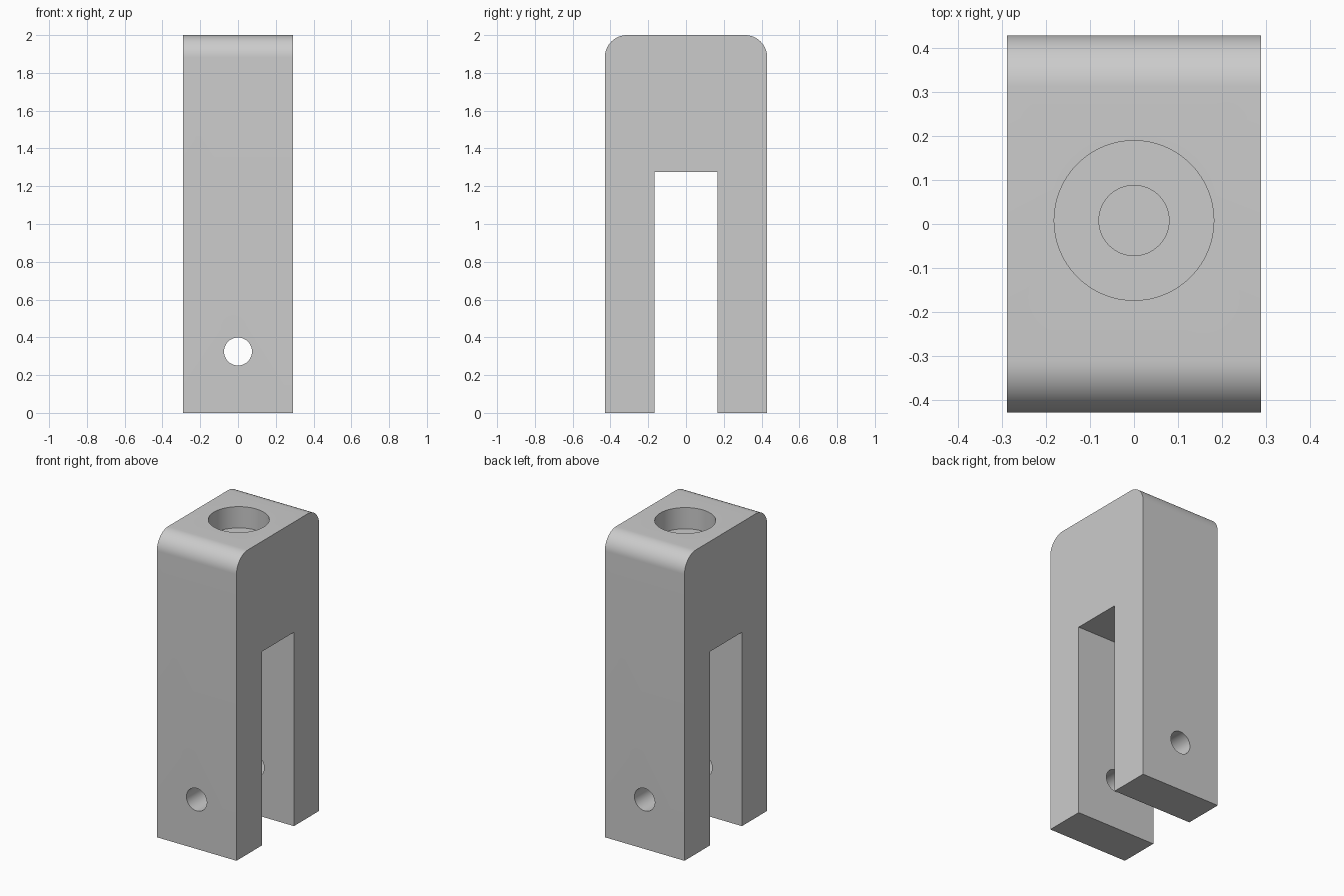
import bpy
import bmesh
from math import sin, cos, pi, radians
from mathutils import Matrix

cube = bpy.data.objects.get("Cube")
if cube:
    bpy.data.objects.remove(cube, do_unlink=True)

HALF_X, HALF_Y, HEIGHT = 0.29, 0.43, 2.0
FILLET = 0.118
SLOT_HALF, SLOT_TOP = 0.167, 1.275
BORE_Y = 0.008

grey = bpy.data.materials.new("plain grey")
grey.use_nodes = True
colour = (0.6, 0.6, 0.6, 1)
grey.diffuse_color = colour
grey.node_tree.nodes["Principled BSDF"].inputs["Base Color"].default_value = colour


def add_object(name, bm):
    bmesh.ops.recalc_face_normals(bm, faces=bm.faces)
    mesh = bpy.data.meshes.new(name)
    bm.to_mesh(mesh)
    bm.free()
    mesh.materials.append(grey)
    obj = bpy.data.objects.new(name, mesh)
    bpy.context.collection.objects.link(obj)
    return obj


def cylinder(name, radius, depth, matrix):
    bm = bmesh.new()
    bmesh.ops.create_cone(bm, cap_ends=True, segments=64, radius1=radius,
                          radius2=radius, depth=depth, matrix=matrix)
    return add_object(name, bm)


def bore(name, radius, floor):
    top = HEIGHT + 0.1
    return cylinder(name, radius, top - floor,
                    Matrix.Translation((0, BORE_Y, (top + floor) / 2)))


# Fork body: one half of the side profile, mirrored, then extruded across x
half = [(SLOT_HALF, SLOT_TOP), (SLOT_HALF, 0), (HALF_Y, 0)]
steps = 16
for i in range(steps + 1):
    a = i / steps * pi / 2
    half.append((HALF_Y - FILLET + FILLET * cos(a),
                 HEIGHT - FILLET + FILLET * sin(a)))
profile = half + [(-y, z) for y, z in reversed(half)]
bm = bmesh.new()
side = bm.faces.new([bm.verts.new((-HALF_X, y, z)) for y, z in profile])
extruded = bmesh.ops.extrude_face_region(bm, geom=[side])["geom"]
bmesh.ops.translate(bm, vec=(2 * HALF_X, 0, 0),
                    verts=[v for v in extruded if isinstance(v, bmesh.types.BMVert)])
fork = add_object("fork_body", bm)

# Holes: cross pin through both legs, stepped blind bore in the top
cutters = [
    cylinder("pin_hole_cutter", 0.074, 2,
             Matrix.Translation((0, 0, 0.325)) @ Matrix.Rotation(pi / 2, 4, "X")),
    bore("wide_bore_cutter", 0.182, 1.86),
    bore("narrow_bore_cutter", 0.08, 1.55),
]
bpy.context.view_layer.objects.active = fork
for cutter in cutters:
    mod = fork.modifiers.new(cutter.name, "BOOLEAN")
    mod.operation = "DIFFERENCE"
    mod.solver = "EXACT"
    mod.object = cutter
    bpy.ops.object.modifier_apply(modifier=mod.name)
    bpy.data.objects.remove(cutter, do_unlink=True)

# Smooth fillets and holes, crisp edges elsewhere
bpy.ops.object.select_all(action="DESELECT")
fork.select_set(True)
bpy.ops.object.shade_smooth_by_angle(angle=radians(30))
